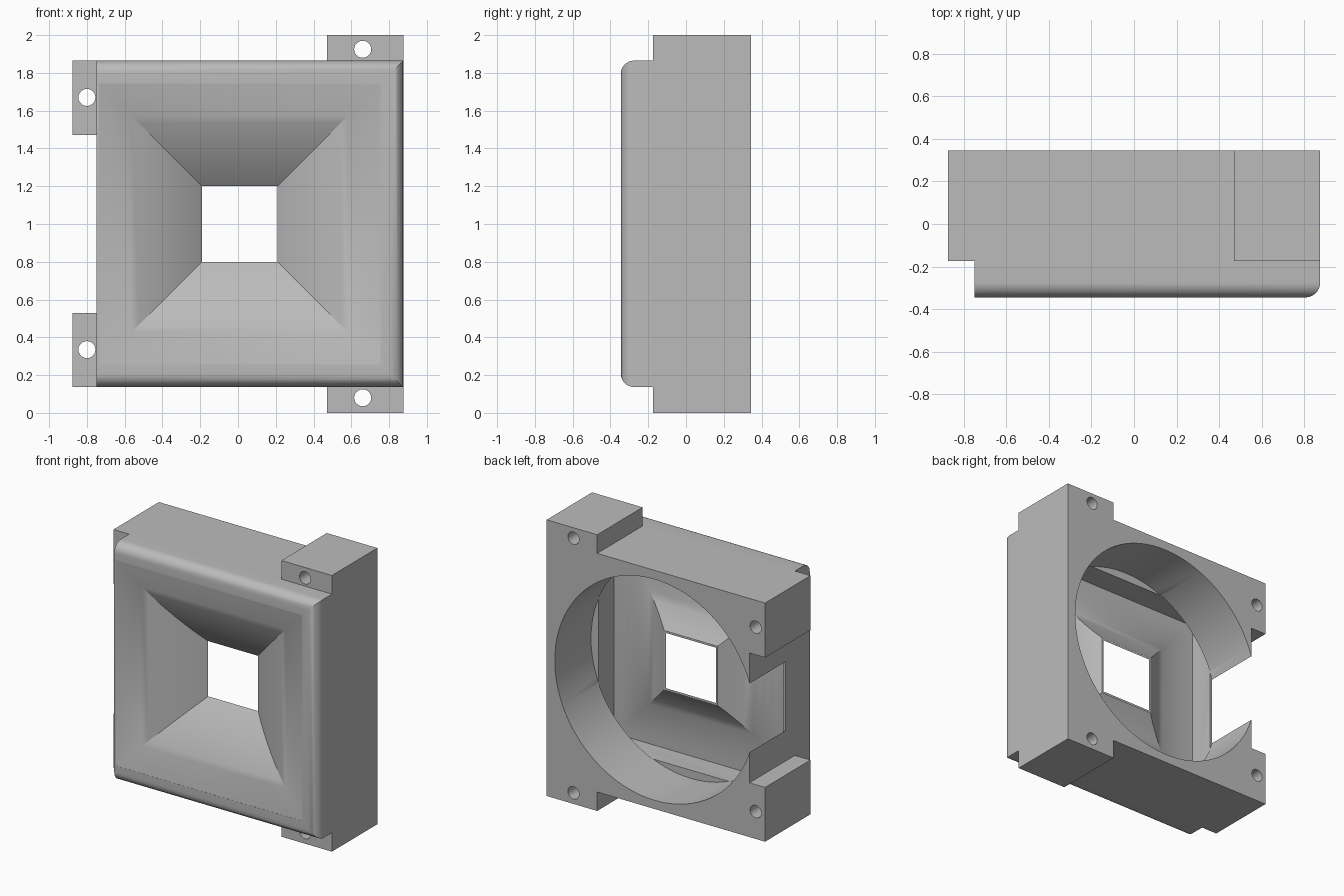
import bpy, bmesh
from math import radians
from mathutils import Matrix, Vector

old = bpy.data.objects.get("Cube")
if old:
    bpy.data.objects.remove(old, do_unlink=True)

grey = bpy.data.materials.new("plain grey")
grey.use_nodes = True
grey.diffuse_color = (0.5, 0.5, 0.5, 1)
grey.node_tree.nodes["Principled BSDF"].inputs["Base Color"].default_value = (0.5, 0.5, 0.5, 1)

CX, CZ = 0.01, 1.0      # axis of the duct
BACK, STEP, FRONT = 0.345, -0.175, -0.345
SEAT = -0.07            # depth of the round bore


def finish(name, bm):
    bmesh.ops.recalc_face_normals(bm, faces=bm.faces)
    mesh = bpy.data.meshes.new(name)
    bm.to_mesh(mesh)
    bm.free()
    mesh.materials.append(grey)
    ob = bpy.data.objects.new(name, mesh)
    bpy.context.collection.objects.link(ob)
    return ob


def box(bm, lo, hi):
    size = [b - a for a, b in zip(lo, hi)]
    mid = [(a + b) / 2 for a, b in zip(lo, hi)]
    m = Matrix.Translation(mid) @ Matrix.Diagonal((*size, 1))
    bmesh.ops.create_cube(bm, size=1, matrix=m)


def cylinder(name, x, z, r, y0, y1, sides):
    bm = bmesh.new()
    m = Matrix.Translation((x, (y0 + y1) / 2, z)) @ Matrix.Rotation(radians(90), 4, 'X')
    bmesh.ops.create_cone(bm, cap_ends=True, segments=sides, radius1=r, radius2=r,
                          depth=y1 - y0, matrix=m)
    return finish(name, bm)


def square_loft(name, profile, closed):
    """Sweep a (half width, y) profile around a square."""
    bm = bmesh.new()
    rings = [[bm.verts.new((CX + sx * h, y, CZ + sz * h))
              for sx, sz in ((-1, -1), (1, -1), (1, 1), (-1, 1))] for h, y in profile]
    pairs = list(zip(rings, rings[1:]))
    if closed:
        pairs.append((rings[-1], rings[0]))
    else:
        bm.faces.new(rings[0])
        bm.faces.new(rings[-1])
    for a, b in pairs:
        for i in range(4):
            j = (i + 1) % 4
            bm.faces.new((a[i], a[j], b[j], b[i]))
    return finish(name, bm)


def curve(p0, p1, p2, n):
    """Quadratic curve through a control point."""
    p0, p1, p2 = Vector(p0), Vector(p1), Vector(p2)
    return [tuple(p0 * (1 - t) ** 2 + p1 * 2 * t * (1 - t) + p2 * t * t)
            for t in (i / n for i in range(n + 1))]


def boolean(target, tool, operation):
    mod = target.modifiers.new(operation, 'BOOLEAN')
    mod.operation = operation
    mod.solver = 'EXACT'
    mod.object = tool
    bpy.context.view_layer.objects.active = target
    bpy.ops.object.modifier_apply(modifier=mod.name)
    bpy.data.objects.remove(tool, do_unlink=True)


# Main block, rounded on three of its front edges
bm = bmesh.new()
box(bm, (-0.75, FRONT, 0.137), (0.875, BACK, 1.865))
edges = [e for e in bm.edges
         if all(v.co.y < 0 for v in e.verts) and any(v.co.x > 0 for v in e.verts)]
bmesh.ops.bevel(bm, geom=edges, offset=0.07, segments=8, profile=0.5, affect='EDGES')
housing = finish("duct_housing", bm)

# Mounting lugs: two on the side, one above and one below
for x0, x1, z0, z1 in ((0.47, 0.875, 1.8, 2), (0.47, 0.875, 0, 0.2),
                       (-0.875, -0.7, 1.47, 1.865), (-0.875, -0.7, 0.137, 0.53)):
    bm = bmesh.new()
    box(bm, (x0, STEP, z0), (x1, BACK, z1))
    boolean(housing, finish("mounting_lug", bm), 'UNION')

# Round bore from the back, breaking out of one side wall
boolean(housing, cylinder("bore", CX, CZ, 0.8, SEAT, 0.5, 96), 'DIFFERENCE')

# Square chamber around the back of the funnel
inner = curve((0.74, -0.25), (0.45, -0.245), (0.215, SEAT), 10)
boolean(housing, square_loft("chamber", [(0.74, SEAT + 0.002)] + inner
                             + [(0.215, SEAT + 0.002)], True), 'DIFFERENCE')

# Flared square funnel in the front
outer = curve((0.745, FRONT + 0.001), (0.44, -0.27), (0.2, SEAT), 14)
boolean(housing, square_loft("funnel", [(0.745, -0.4)] + outer + [(0.2, 0.1)], False),
        'DIFFERENCE')

# Screw holes
for x, z in ((0.66, 1.925), (0.66, 0.08), (-0.8, 1.67), (-0.8, 0.335)):
    boolean(housing, cylinder("screw_hole", x, z, 0.045, -0.3, 0.5, 24), 'DIFFERENCE')

bpy.ops.object.select_all(action='DESELECT')
housing.select_set(True)
bpy.context.view_layer.objects.active = housing
bpy.ops.object.shade_smooth_by_angle(angle=radians(30))
